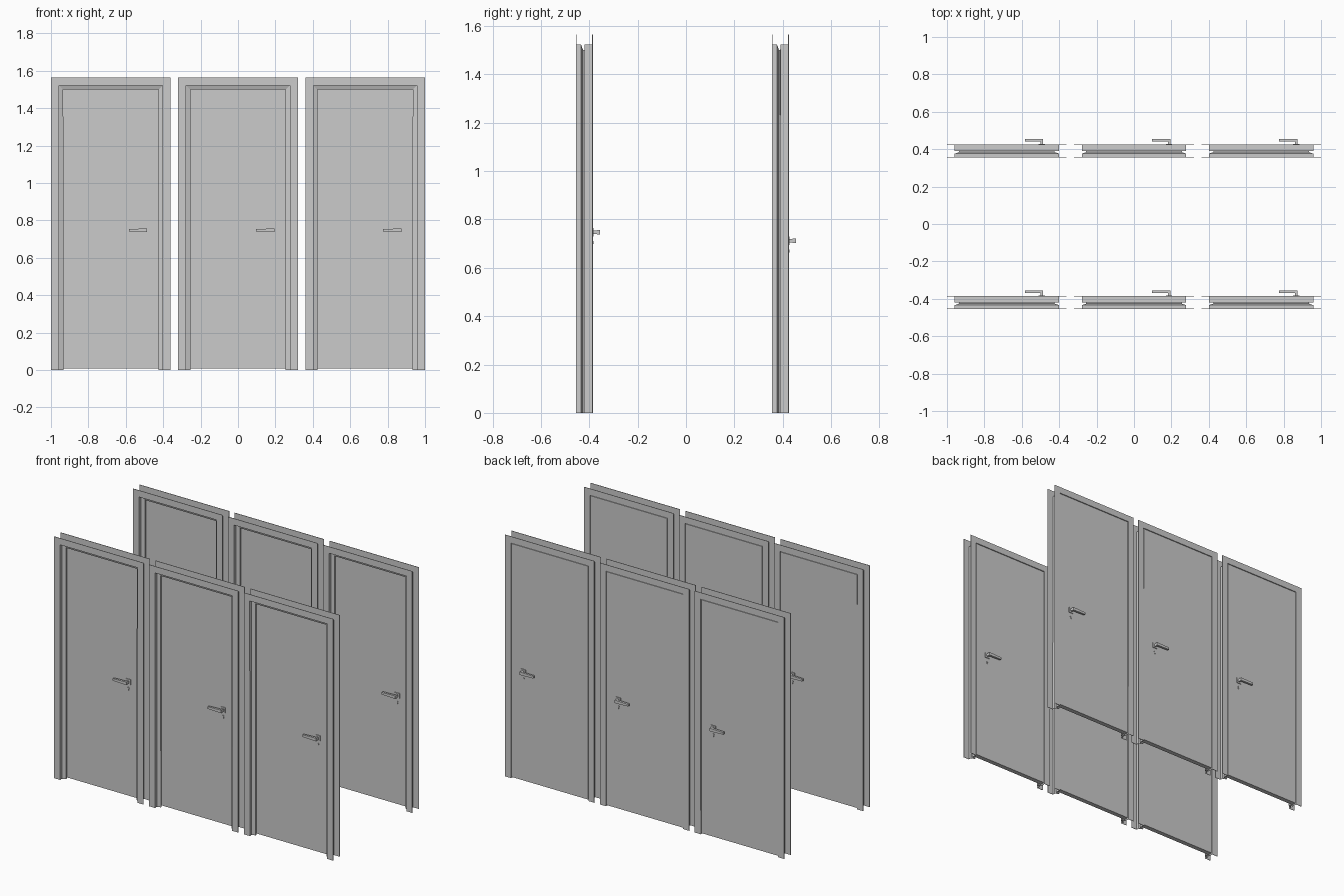
import bpy, bmesh
from mathutils import Matrix, Vector

if "Cube" in bpy.data.objects:
    bpy.data.objects.remove(bpy.data.objects["Cube"])

W, H = 0.32, 1.565     # half width and height of a frame


def make_object(name, bm, loc):
    bmesh.ops.recalc_face_normals(bm, faces=bm.faces)
    me = bpy.data.meshes.new(name)
    bm.to_mesh(me)
    bm.free()
    ob = bpy.data.objects.new(name, me)
    ob.location = loc
    bpy.context.collection.objects.link(ob)
    return ob


def add_box(bm, lo, hi):
    lo, hi = Vector(lo), Vector(hi)
    size = hi - lo
    m = Matrix.Translation((lo + hi) / 2) @ Matrix.Diagonal((*size, 1))
    return bmesh.ops.create_cube(bm, size=1, matrix=m)["verts"]


def frame(loc):
    # folded sheet profile (inset, depth) swept up, across and down
    profile = [(0, .0015), (.042, .0015), (.042, .02), (.065, .028),
               (.065, .036), (.042, .036), (.042, .0685), (0, .0685)]
    bm = bmesh.new()
    rows = []
    for u, y in profile:
        w, h = W - u, H - u
        rows.append([bm.verts.new(p) for p in
                     ((-w, y, 0), (-w, y, h), (w, y, h), (w, y, 0))])
    for a, b in zip(rows, rows[1:]):
        for i in range(3):
            bm.faces.new((a[i], a[i + 1], b[i + 1], b[i]))
    ob = make_object("door_frame", bm, loc)
    mod = ob.modifiers.new("sheet_thickness", "SOLIDIFY")
    mod.thickness = 0.003
    mod.offset = 0


def leaf(loc):
    bm = bmesh.new()
    add_box(bm, (-W + .046, .038, .008), (W - .046, .068, H - .046))
    make_object("door_leaf", bm, loc)


def handle(loc, face, side):
    # side is -1 for the front face of the leaf, 1 for the back
    bm = bmesh.new()

    def part(x0, x1, d0, d1, z0, z1):
        ys = sorted((face + side * d0, face + side * d1))
        return add_box(bm, (x0, ys[0], z0), (x1, ys[1], z1))

    part(.170, .204, 0, .005, -.017, .017)       # square rose
    part(.181, .194, .004, .030, -.008, .008)    # neck
    lever = part(.096, .194, .018, .032, -.010, .010)
    for v in lever:                              # taper lever to its tip
        if v.co.x < .1:
            v.co.z *= .7
    make_object("lever_handle", bm, loc)

    # key cylinder below the lever
    bm = bmesh.new()
    bmesh.ops.create_cone(
        bm, cap_ends=True, segments=16, radius1=.006, radius2=.006, depth=.004,
        matrix=Matrix.Translation((.187, face + side * .002, -.042))
        @ Matrix.Rotation(1.5707963, 4, "X"))
    bmesh.ops.translate(bm, verts=bm.verts, vec=(0, 0, 0))
    add_box(bm, (.184, face - .003, -.057), (.190, face + .003, -.044))
    make_object("key_cylinder", bm, loc)


# two rows of three doors; the back row has lower handles
for y, z in ((-.455, .747), (.355, .712)):
    for x in (-.68, 0, .68):
        frame((x, y, 0))
        leaf((x, y, 0))
        handle((x, y, z), .038, -1)
        handle((x, y, z), .068, 1)
